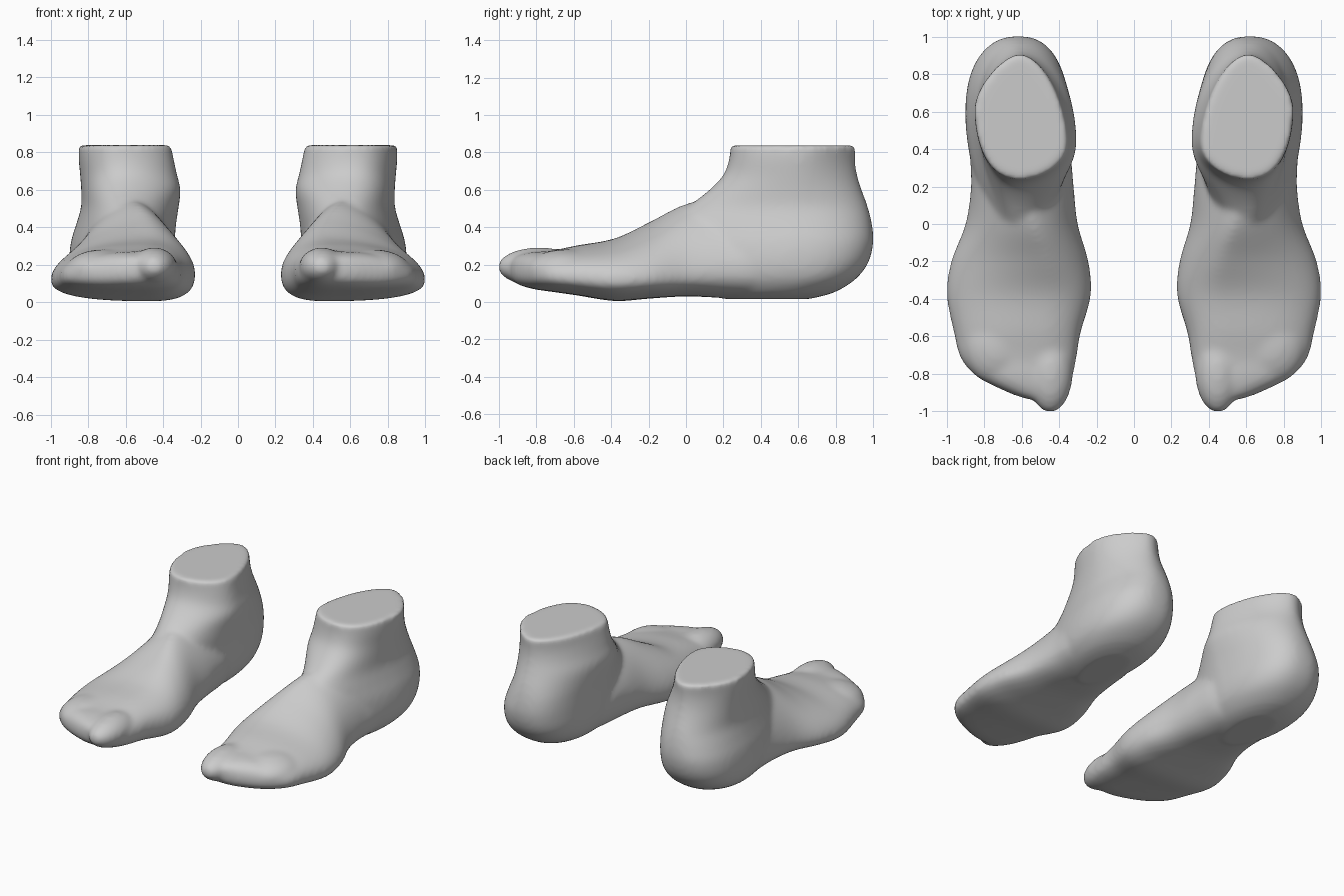
import bpy, bmesh, math
from mathutils import Vector

if "Cube" in bpy.data.objects:
    bpy.data.objects.remove(bpy.data.objects["Cube"])

N = 48


def spline(rows, steps=5):
    """Catmull-Rom interpolation through rows of section parameters."""
    out = []
    for i in range(len(rows) - 1):
        p0, p1 = rows[max(i - 1, 0)], rows[i]
        p2, p3 = rows[i + 1], rows[min(i + 2, len(rows) - 1)]
        for s in range(steps):
            t = s / steps
            out.append([0.5 * (2 * b + (c - a) * t + (2 * a - 5 * b + 4 * c - d) * t * t
                               + (3 * b - a - 3 * c + d) * t ** 3)
                        for a, b, c, d in zip(p0, p1, p2, p3)])
    return out + [list(rows[-1])]


def egg(u0, u1, v0, v1, um, vi, vo, n_hi, n_lo):
    """Lopsided oval: u range, v range, u of the peaks, v of the widest points."""
    pts = []
    for k in range(N):
        a = 2 * math.pi * k / N
        c, s = math.cos(a), math.sin(a)
        e = 2 / (n_hi if s > 0 else n_lo)
        cu = math.copysign(abs(c) ** e, c)
        sv = abs(s) ** e
        side = vi + (vo - vi) * (cu + 1) / 2
        u = um + cu * ((u1 - um) if c > 0 else (um - u0))
        v = side + sv * ((v1 - side) if s > 0 else (v0 - side))
        pts.append((u, v))
    return pts


def loft(bm, rings):
    rows = [[bm.verts.new(p) for p in r] for r in rings]
    for a, b in zip(rows, rows[1:]):
        for k in range(N):
            bm.faces.new((a[k], a[(k + 1) % N], b[(k + 1) % N], b[k]))
    bm.faces.new(rows[0])
    bm.faces.new(rows[-1])


def blob(bm, centre, radii):
    for v in bmesh.ops.create_uvsphere(bm, u_segments=32, v_segments=20, radius=1)["verts"]:
        v.co = Vector([c + r * p for c, r, p in zip(centre, radii, v.co)])


# Foot sections: y, x inner, x outer, z bottom, z top, ridge x, z inner, z outer, top roundness
FOOT = [
    (-.935, .44, .57, .13, .225, .51, .18, .17, 2.0),
    (-.90, .36, .67, .095, .25, .51, .18, .16, 2.2),
    (-.82, .33, .83, .07, .268, .52, .17, .15, 2.3),
    (-.72, .308, .924, .055, .275, .51, .16, .14, 2.3),
    (-.58, .285, .962, .035, .303, .50, .16, .13, 2.2),
    (-.38, .230, 1.0, .005, .34, .47, .15, .12, 2.0),
    (-.20, .243, .977, .018, .425, .48, .16, .13, 1.7),
    (0.0, .30, .90, .03, .525, .54, .19, .15, 1.6),
    (.20, .322, .87, .022, .55, .58, .24, .18, 1.6),
    (.40, .345, .87, .018, .48, .60, .25, .20, 1.8),
    (.60, .42, .80, .02, .40, .61, .25, .20, 2.0),
]

# Heel and ankle sections: z, x inner, x outer, y front, y back, middle x,
# y inner, y outer, back roundness, front roundness
ANKLE = [
    (.016, .50, .74, .20, .66, .62, .45, .47, 2.0, 2.0),
    (.05, .43, .82, .14, .79, .62, .47, .52, 2.1, 2.0),
    (.12, .37, .88, .06, .905, .62, .50, .57, 2.3, 2.0),
    (.21, .345, .90, -.05, .975, .62, .50, .58, 2.4, 1.8),
    (.32, .338, .892, -.14, 1.002, .62, .48, .59, 2.4, 1.6),
    (.42, .33, .862, -.10, .994, .61, .46, .59, 2.3, 1.6),
    (.51, .316, .837, .01, .972, .61, .45, .58, 2.1, 1.7),
    (.60, .306, .837, .125, .940, .61, .44, .59, 1.9, 1.9),
    (.68, .325, .843, .20, .916, .61, .44, .60, 1.75, 2.0),
    (.76, .342, .85, .230, .906, .61, .44, .61, 1.65, 2.1),
    (.838, .358, .85, .238, .91, .61, .44, .62, 1.65, 2.1),
]


def build_foot(name, side):
    bm = bmesh.new()
    # forefoot and instep
    loft(bm, [[(u, r[0], v) for u, v in egg(*r[1:], 2.6)] for r in spline(FOOT)])
    # heel and ankle
    loft(bm, [[(u, v, r[0]) for u, v in egg(*r[1:])] for r in spline(ANKLE)])
    # big toe and the mound of the smaller toes
    blob(bm, (.447, -.785, .188), (.122, .223, .104))
    blob(bm, (.72, -.64, .17), (.20, .22, .112))
    for v in bm.verts:
        v.co.x *= side
    bmesh.ops.recalc_face_normals(bm, faces=bm.faces)
    me = bpy.data.meshes.new(name)
    bm.to_mesh(me)
    bm.free()
    ob = bpy.data.objects.new(name, me)
    bpy.context.collection.objects.link(ob)
    # fuse the parts into one soft skin
    rm = ob.modifiers.new("fuse", 'REMESH')
    rm.mode = 'VOXEL'
    rm.voxel_size = .016
    rm.use_smooth_shade = True
    sm = ob.modifiers.new("soften", 'SMOOTH')
    sm.factor = .5
    sm.iterations = 14
    return ob


build_foot("right_foot", 1)
build_foot("left_foot", -1)
